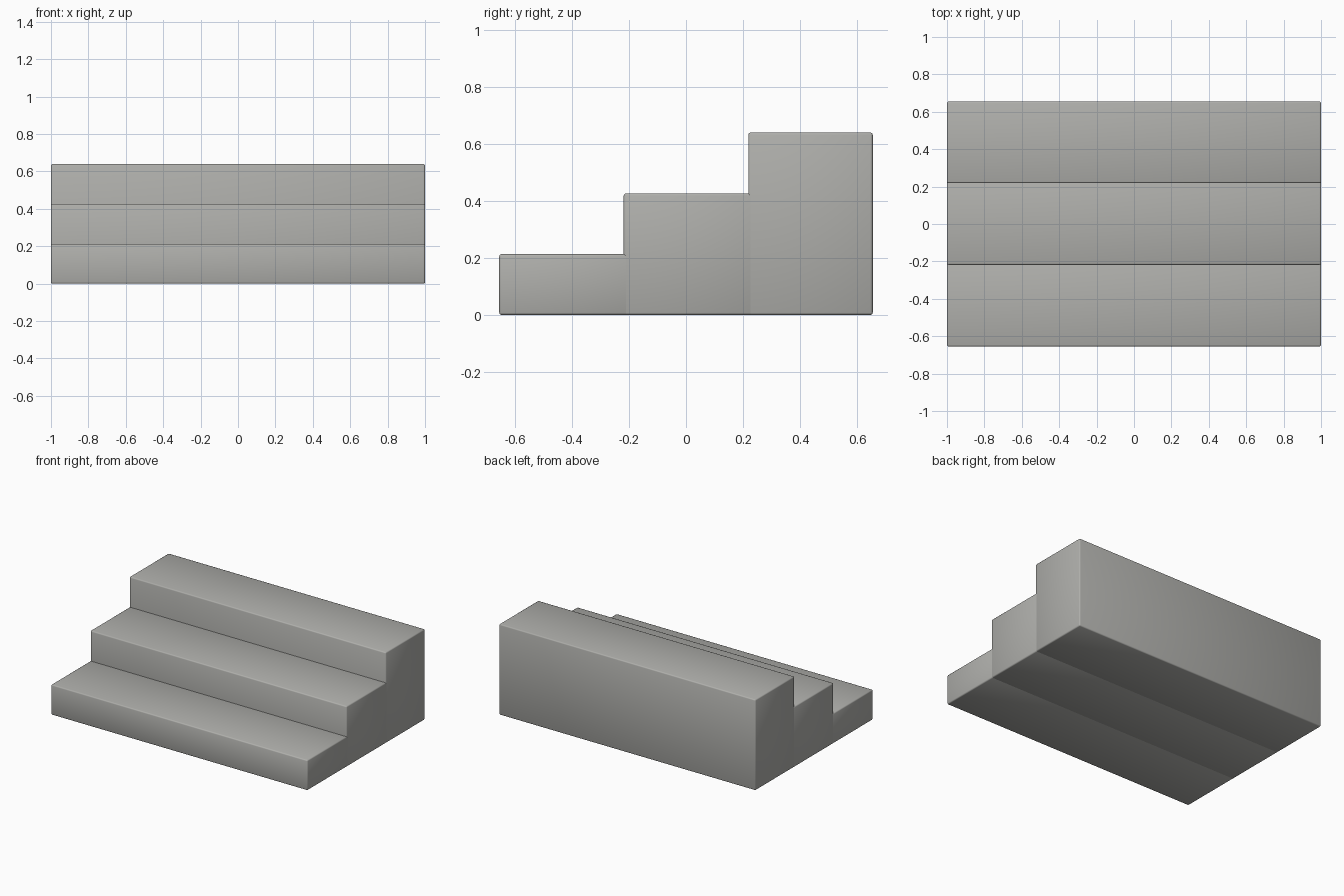
import bpy

if "Cube" in bpy.data.objects:
    bpy.data.objects.remove(bpy.data.objects["Cube"])

WIDTH = 2.0
DEPTH = 1.31 / 3      # visible tread depth
RISE = 0.64 / 3       # riser height
TUCK = 0.016          # how far a block runs under the next one
NAMES = ("lower_step", "middle_step", "upper_step")

# Dark, slightly warm stone grey
stone = bpy.data.materials.new("stone_grey")
stone.diffuse_color = (0.43, 0.43, 0.41, 1)
stone.use_nodes = True
stone.node_tree.nodes["Principled BSDF"].inputs["Base Color"].default_value = stone.diffuse_color


def step_block(name, front, back, height):
    """Solid block standing on the floor with softly rounded edges."""
    bpy.ops.mesh.primitive_cube_add(
        size=1, location=(0, (front + back) / 2, height / 2))
    block = bpy.context.object
    block.name = name
    block.scale = (WIDTH, back - front, height)
    bpy.ops.object.transform_apply(location=False, rotation=False, scale=True)
    bpy.ops.object.shade_smooth()
    bevel = block.modifiers.new("soft_edges", 'BEVEL')
    bevel.width = 0.008
    bevel.segments = 2
    block.data.materials.append(stone)
    return block


# Three full-height blocks climbing from front to back, tucked together
for i, name in enumerate(NAMES):
    front = (i - 1.5) * DEPTH
    tuck = TUCK if i < 2 else 0
    step_block(name, front, front + DEPTH + tuck, (i + 1) * RISE)
